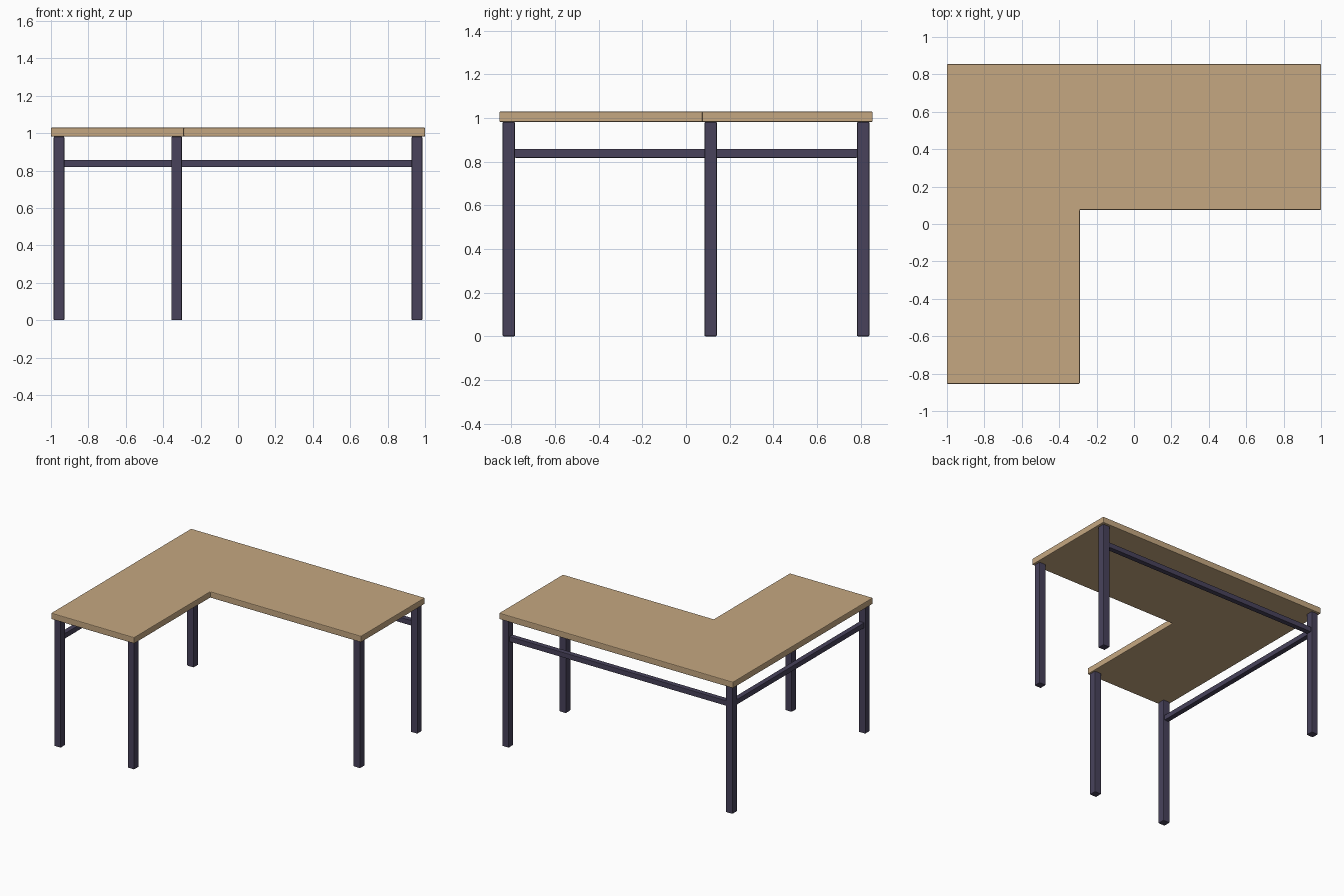
import bpy, bmesh

if "Cube" in bpy.data.objects:
    bpy.data.objects.remove(bpy.data.objects["Cube"])

X, Y = 1.0, 0.855            # half extents of the top
NX, NY = -0.29, 0.075        # inner corner of the L
Z0, Z1 = 0.982, 1.03         # underside and upper face of the top
LEG, RAIL, INSET = 0.057, 0.04, 0.043


def material(name, color):
    m = bpy.data.materials.new(name)
    m.diffuse_color = color
    m.use_nodes = True
    m.node_tree.nodes["Principled BSDF"].inputs["Base Color"].default_value = m.diffuse_color
    return m


wood = material("wood", (0.56, 0.39, 0.22, 1))
metal = material("dark_metal", (0.065, 0.055, 0.105, 1))


def finish(name, bm, mat, bevel):
    bmesh.ops.recalc_face_normals(bm, faces=bm.faces)
    me = bpy.data.meshes.new(name)
    bm.to_mesh(me)
    bm.free()
    me.materials.append(mat)
    ob = bpy.data.objects.new(name, me)
    bpy.context.collection.objects.link(ob)
    mod = ob.modifiers.new("soft_edges", 'BEVEL')
    mod.width, mod.segments = bevel, 2
    return ob


def box(name, lo, hi, mat, bevel):
    bm = bmesh.new()
    bmesh.ops.create_cube(bm, size=1)
    for v in bm.verts:
        v.co = [lo[i] if v.co[i] < 0 else hi[i] for i in range(3)]
    return finish(name, bm, mat, bevel)


# L-shaped table top
outline = [(-X, -Y), (NX, -Y), (NX, NY), (X, NY), (X, Y), (-X, Y)]
bm = bmesh.new()
face = bm.faces.new([bm.verts.new((x, y, Z0)) for x, y in outline])
ext = bmesh.ops.extrude_face_region(bm, geom=[face])
for v in ext["geom"]:
    if isinstance(v, bmesh.types.BMVert):
        v.co.z = Z1
finish("table_top", bm, wood, 0.005)

# Five square legs
lx, ly = X - INSET, Y - INSET
legs = {
    "front_left_leg": (-lx, -ly),
    "front_inner_leg": (NX - INSET + 0.005, -ly),
    "right_inner_leg": (lx, NY + INSET - 0.005),
    "back_right_leg": (lx, ly),
    "back_left_leg": (-lx, ly),
}
h = LEG / 2
for name, (x, y) in legs.items():
    box(name, (x - h, y - h, 0), (x + h, y + h, Z0), metal, 0.005)

# Rails along the back and left sides
r, rz = RAIL / 2, 0.838
box("back_rail", (-lx + h, ly - r, rz - r), (lx - h, ly + r, rz + r), metal, 0.003)
box("left_rail", (-lx - r, -ly + h, rz - r), (-lx + r, ly - h, rz + r), metal, 0.003)
